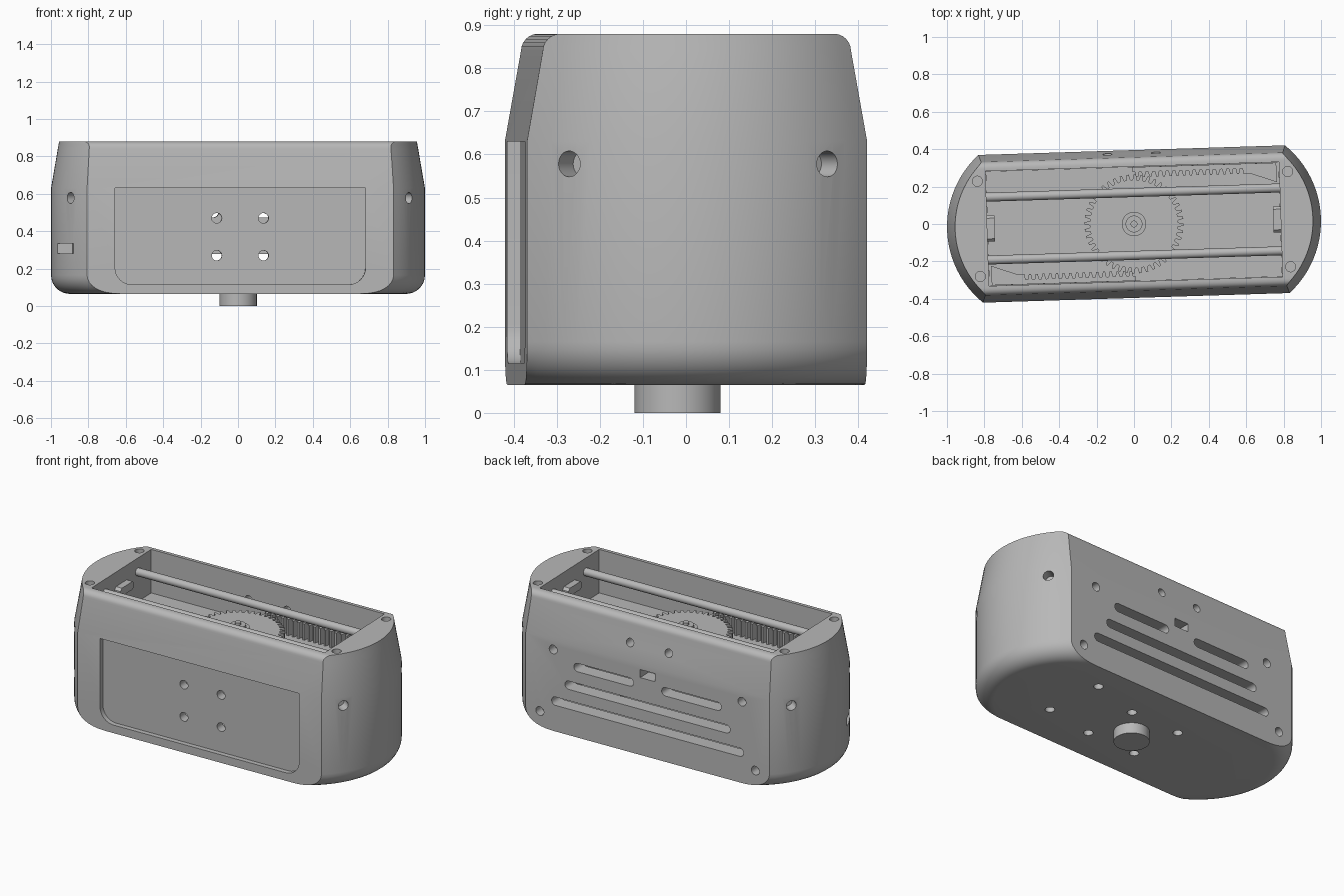
import bpy, bmesh
from math import pi, sin, cos, sqrt, radians, asin
from mathutils import Matrix, Vector

cube = bpy.data.objects.get("Cube")
if cube:
    bpy.data.objects.remove(cube)

TILT = Matrix.Rotation(radians(1.8), 4, 'Z')   # whole unit sits slightly turned

grey = bpy.data.materials.new("housing grey")
grey.use_nodes = True
COLOUR = (0.48, 0.48, 0.48, 1)
grey.diffuse_color = COLOUR
grey.node_tree.nodes["Principled BSDF"].inputs["Base Color"].default_value = COLOUR


def finish(bm, name, tilt=True):
    bmesh.ops.recalc_face_normals(bm, faces=bm.faces)
    if tilt:
        bm.transform(TILT)
    mesh = bpy.data.meshes.new(name)
    bm.to_mesh(mesh)
    bm.free()
    obj = bpy.data.objects.new(name, mesh)
    bpy.context.collection.objects.link(obj)
    mesh.materials.append(grey)
    return obj


def smooth(obj):
    bpy.ops.object.select_all(action='DESELECT')
    obj.select_set(True)
    bpy.context.view_layer.objects.active = obj
    bpy.ops.object.shade_smooth_by_angle(angle=radians(30))


def box(bm, x0, x1, y0, y1, z0, z1):
    m = Matrix.Translation(((x0 + x1) / 2, (y0 + y1) / 2, (z0 + z1) / 2))
    bmesh.ops.create_cube(bm, size=1, matrix=m @ Matrix.Diagonal((x1 - x0, y1 - y0, z1 - z0, 1)))


def rod(bm, a, b, r, n=24):
    a, b = Vector(a), Vector(b)
    turn = (b - a).to_track_quat('Z', 'Y').to_matrix().to_4x4()
    bmesh.ops.create_cone(bm, cap_ends=True, segments=n, radius1=r, radius2=r,
                          depth=(b - a).length, matrix=Matrix.Translation((a + b) / 2) @ turn)


def prism(bm, outline, direction):
    face = bm.faces.new([bm.verts.new(p) for p in outline])
    top = bmesh.ops.extrude_face_region(bm, geom=[face])["geom"]
    bmesh.ops.translate(bm, vec=direction, verts=[v for v in top if isinstance(v, bmesh.types.BMVert)])


def subtract(obj, cutter):
    cutter.hide_render = True
    mod = obj.modifiers.new("cut", 'BOOLEAN')
    mod.operation, mod.solver, mod.object = 'DIFFERENCE', 'EXACT', cutter
    mesh = bpy.data.meshes.new_from_object(obj.evaluated_get(bpy.context.evaluated_depsgraph_get()))
    obj.modifiers.clear()
    obj.data = mesh
    bpy.data.objects.remove(cutter)


# Housing shell: stacked rings of (height, half width, inset of the curved ends)
BASE, WAIST, TOP, R, W = 0.065, 0.63, 0.88, 0.523, 0.395
rings = [(BASE + 0.1 * (1 - cos(t)), W, 0.1 * (1 - sin(t))) for t in (i * pi / 16 for i in range(9))]
rings.append((WAIST, W, 0))
for i in range(7):
    t = i * pi / 12
    z = TOP - 0.04 + 0.04 * sin(t)
    rings.append((z, 0.318 + 0.04 * cos(t), 0.043 * (z - WAIST) / (TOP - WAIST)))

bm = bmesh.new()
loops = []
for z, w, inset in rings:
    r = R - inset
    span = asin(w / r)
    loop = []
    for side in (0, pi):
        turn = Matrix.Rotation(side, 3, 'Z')
        for i in range(25):
            a = span * (i / 12 - 1)
            loop.append(bm.verts.new(turn @ Vector((1 - R + r * cos(a), r * sin(a), z))))
    loops.append(loop)
for low, high in zip(loops, loops[1:]):
    for i in range(len(low)):
        j = (i + 1) % len(low)
        bm.faces.new((low[i], low[j], high[j], high[i]))
bm.faces.new(loops[0])
bm.faces.new(loops[-1])
housing = finish(bm, "housing")

# Inner well and the recessed front panel
bm = bmesh.new()
box(bm, -0.785, 0.785, -0.307, 0.307, 0.11, 1)
panel = [(-0.67, -0.5, WAIST)]
for cx, start in ((-0.58, pi), (0.58, 1.5 * pi)):
    panel += [(cx + 0.09 * cos(start + k * pi / 16), -0.5, 0.205 + 0.09 * sin(start + k * pi / 16))
              for k in range(9)]
panel.append((0.67, -0.5, WAIST))
prism(bm, panel, (0, 0.135, 0))
subtract(housing, finish(bm, "well_cutter"))

# Screw holes, cooling slots and ports
bm = bmesh.new()


def slot(x0, x1, z, r=0.026):
    outline = []
    for cx, start in ((x1, -pi / 2), (x0, pi / 2)):
        outline += [(cx + r * cos(start + k * pi / 8), 0.25, z + r * sin(start + k * pi / 8)) for k in range(9)]
    prism(bm, outline, (0, 0.25, 0))


slot(-0.62, 0.62, 0.253)
slot(-0.53, 0.53, 0.375)
for s in (-1, 1):
    slot(*sorted((s * 0.12, s * 0.47)), 0.5)
    rod(bm, (s * 0.13, 0.25, 0.735), (s * 0.13, 0.5, 0.735), 0.025)
    rod(bm, (s * 0.635, 0.335, 0.57), (s * 0.635, 0.5, 0.57), 0.027)
    rod(bm, (s * 0.725, 0.335, 0.165), (s * 0.725, 0.5, 0.165), 0.027)
    for z in (0.27, 0.47):
        rod(bm, (s * 0.125, -0.5, z), (s * 0.125, -0.25, z), 0.027)
    for t in (-1, 1):
        rod(bm, (s * 0.83, t * 0.255, 0.8), (s * 0.83, t * 0.255, 0.95), 0.027)
        out = Vector((s * sqrt(R * R - 0.09), t * 0.3, 0)) / R
        centre = Vector((s * (1 - R), 0, 0.578))
        rod(bm, centre + out * 0.46, centre + out * 0.6, 0.03)
for x, y in ((0.5, -0.14), (0.47, 0.23), (0.14, 0.14), (-0.2, 0.14), (0.17, -0.19), (-0.17, -0.19)):
    rod(bm, (x, y, 0), (x, y, 0.2), 0.027)
box(bm, -0.05, 0.05, 0.25, 0.5, 0.545, 0.595)
box(bm, -0.97, -0.89, -0.5, -0.17, 0.28, 0.335)
subtract(housing, finish(bm, "hole_cutter"))
smooth(housing)

# Drive coupling below the floor
bm = bmesh.new()
rod(bm, (0, -0.02, 0), (0, -0.02, 0.1), 0.1, 48)
smooth(finish(bm, "drive_coupling"))

# Deck that carries the gear train
DECK, GEAR_TOP = 0.61, 0.7
bm = bmesh.new()
box(bm, -0.784, 0.784, -0.306, 0.306, DECK - 0.012, DECK)
finish(bm, "deck")
bm = bmesh.new()
box(bm, 0.31, 0.71, -0.1, 0.12, DECK, DECK + 0.008)
box(bm, -0.37, -0.22, 0.1, 0.13, DECK, DECK + 0.008)
for y in (-0.05, 0.055):
    rod(bm, (0.36, y, DECK), (0.36, y, DECK + 0.015), 0.018)
finish(bm, "deck_plates")

# Pinion gear with stepped hub
bm = bmesh.new()
TEETH = 44
outline = []
for i in range(TEETH):
    for part, r in ((0, 0.236), (0.35, 0.236), (0.52, 0.265), (0.83, 0.265)):
        a = 2 * pi * (i + part) / TEETH
        outline.append((r * cos(a), r * sin(a), DECK))
prism(bm, outline, (0, 0, GEAR_TOP - DECK))
finish(bm, "pinion_gear")
bm = bmesh.new()
for r, top in ((0.065, 0.72), (0.045, 0.735), (0.018, 0.75)):
    rod(bm, (0, 0, DECK), (0, 0, top), r, 32)
smooth(finish(bm, "gear_hub"))

# Two racks, one the half turn of the other, with sliding feet
PITCH = 0.036
for name, turn in (("back_rack", 0), ("front_rack", pi)):
    bm = bmesh.new()
    outline = [(0.77, 0.304, DECK), (0, 0.304, DECK)]
    for i in range(17):
        outline += [(PITCH * (i + p), y, DECK)
                    for p, y in ((0, 0.278), (0.35, 0.278), (0.52, 0.25), (0.83, 0.25))]
    outline += [(0.77 - 0.14 * cos(k * pi / 16), 0.2 + 0.05 * cos(k * pi / 16), DECK) for k in range(9)]
    prism(bm, outline, (0, 0, GEAR_TOP - DECK + 0.01))
    for x in (0.63, 0.73):
        rod(bm, (x, 0.275, DECK + 0.02), (x, 0.275, GEAR_TOP + 0.015), 0.017)
    bm.transform(Matrix.Rotation(turn, 4, 'Z'))
    finish(bm, name)

# Guide rods and end stops
for side, s in (("left", 1), ("right", -1)):
    bm = bmesh.new()
    rod(bm, (-0.786, s * 0.168, 0.795), (0.786, s * 0.168, 0.795), 0.024)
    smooth(finish(bm, ("back" if s > 0 else "front") + "_guide_rod"))
    bm = bmesh.new()
    box(bm, *sorted((s * 0.745, s * 0.786)), -0.07, 0.07, 0.74, 0.79)
    bmesh.ops.bevel(bm, geom=[e for e in bm.edges if abs((e.verts[0].co - e.verts[1].co).x) > 0.02],
                    offset=0.015, segments=1, affect='EDGES')
    finish(bm, side + "_end_stop")
